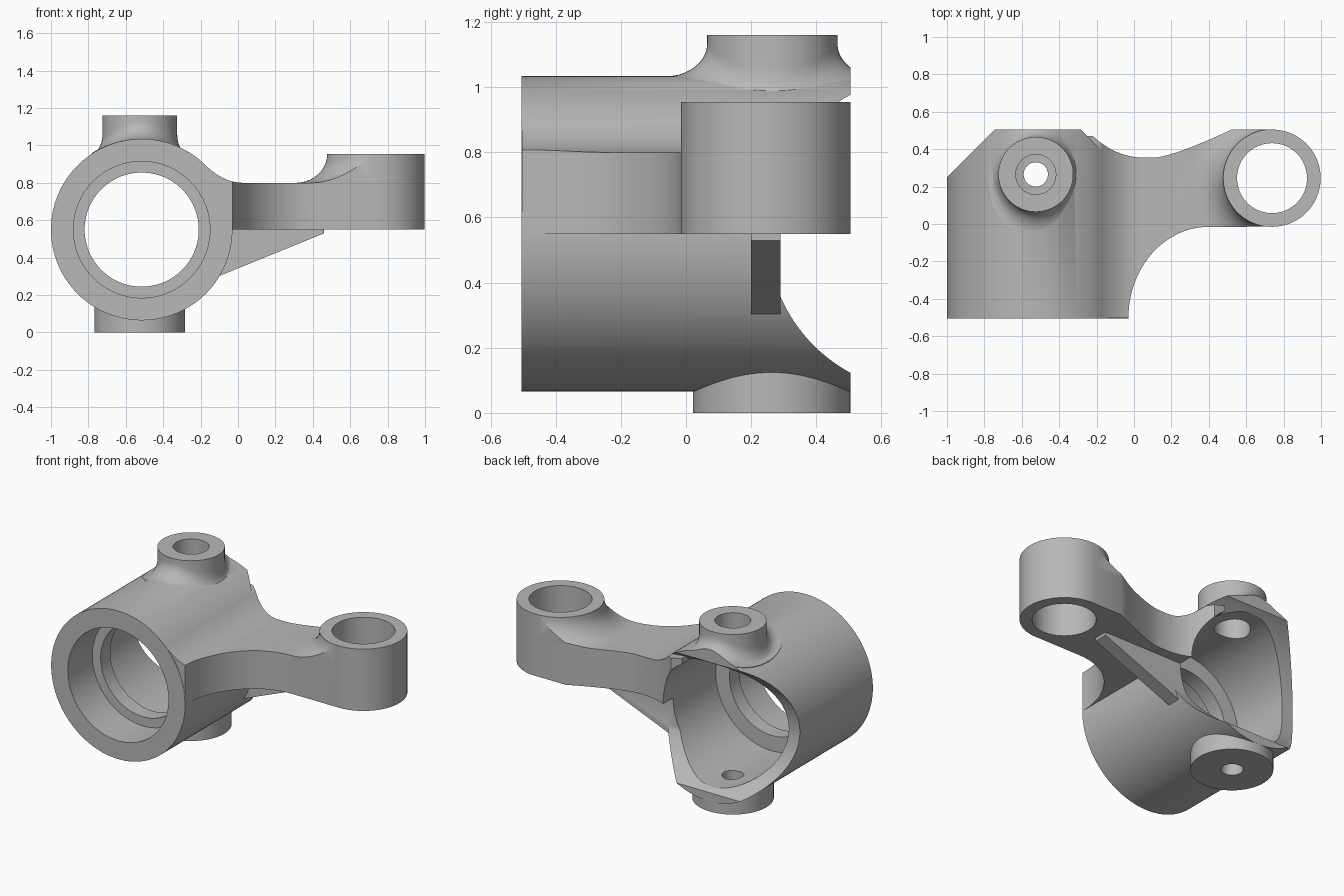
import bpy, bmesh
from math import sin, cos, pi, sqrt, radians
from mathutils import Matrix, Vector

cube = bpy.data.objects.get("Cube")
if cube:
    bpy.data.objects.remove(cube, do_unlink=True)

metal = bpy.data.materials.new("cast_grey")
metal.use_nodes = True
GREY = (0.48, 0.48, 0.48, 1)
metal.diffuse_color = GREY
bsdf = next(n for n in metal.node_tree.nodes if n.type == 'BSDF_PRINCIPLED')
bsdf.inputs["Base Color"].default_value = GREY
bsdf.inputs["Roughness"].default_value = 0.6

BX, BZ, BR = -0.515, 0.55, 0.485      # hub barrel axis and radius
KX, KY = -0.525, 0.265                # kingpin axis
EX, EY, ER = 0.738, 0.245, 0.26       # arm eye axis and radius
BACK = 0.505


def finish(name, bm):
    bmesh.ops.recalc_face_normals(bm, faces=bm.faces[:])
    mesh = bpy.data.meshes.new(name)
    bm.to_mesh(mesh)
    bm.free()
    mesh.materials.append(metal)
    ob = bpy.data.objects.new(name, mesh)
    bpy.context.collection.objects.link(ob)
    return ob


def cyl(name, axis, a, b, r, c, segs=96):
    """Cylinder along an axis from a to b, c = the two other coordinates."""
    bm = bmesh.new()
    bmesh.ops.create_cone(bm, cap_ends=True, segments=segs, radius1=r, radius2=r, depth=b - a)
    m = (a + b) / 2
    rot, loc = {
        'X': (Matrix.Rotation(pi / 2, 4, 'Y'), (m, c[0], c[1])),
        'Y': (Matrix.Rotation(pi / 2, 4, 'X'), (c[0], m, c[1])),
        'Z': (Matrix(), (c[0], c[1], m))}[axis]
    bm.transform(Matrix.Translation(loc) @ rot)
    return finish(name, bm)


def prism(name, pts, a, b, axis):
    """Extrude an xy outline along Z, or an xz outline along Y."""
    bm = bmesh.new()
    put = (lambda p, h: (p[0], p[1], h)) if axis == 'Z' else (lambda p, h: (p[0], h, p[1]))
    face = bm.faces.new([bm.verts.new(put(p, a)) for p in pts])
    ext = bmesh.ops.extrude_face_region(bm, geom=[face])
    step = Vector((0, 0, b - a) if axis == 'Z' else (0, b - a, 0))
    bmesh.ops.translate(bm, vec=step, verts=[g for g in ext["geom"] if isinstance(g, bmesh.types.BMVert)])
    return finish(name, bm)


def loft(name, rings):
    """Skin closed rings of equal size and cap both ends."""
    bm = bmesh.new()
    vs = [[bm.verts.new(p) for p in ring] for ring in rings]
    n = len(vs[0])
    for lo, hi in zip(vs, vs[1:]):
        for i in range(n):
            j = (i + 1) % n
            bm.faces.new((lo[i], lo[j], hi[j], hi[i]))
    bm.faces.new(vs[0])
    bm.faces.new(vs[-1])
    return finish(name, bm)


def combine(ob, other, op):
    mod = ob.modifiers.new(op, 'BOOLEAN')
    mod.object, mod.operation, mod.solver = other, op, 'EXACT'
    bpy.context.view_layer.objects.active = ob
    bpy.ops.object.modifier_apply(modifier=mod.name)
    bpy.data.objects.remove(other, do_unlink=True)


def curve(p, q, bulge, n):
    """Smooth bend from p to q pulled toward a control point."""
    p, q, k = Vector(p), Vector(q), Vector(bulge)
    return [tuple(p * (1 - t) ** 2 + k * 2 * t * (1 - t) + q * t * t)
            for t in [i / n for i in range(n + 1)]]


# Hub barrel
knuckle = cyl("steering_knuckle", 'Y', -BACK, BACK, BR, (BX, BZ), 128)

# Upper kingpin boss, flared to sit on the barrel
SEGS, RISE = 72, 0.1
ts = [pi / 2 * i / 10 for i in range(11)]


def boss_ring(t, z=None):
    ring = []
    for i in range(SEGS):
        a = 2 * pi * i / SEGS
        rb = 0.255 + 0.075 * sin(a) ** 2
        zb = BZ + sqrt(0.483 ** 2 - (rb * cos(a)) ** 2)
        r = rb - (rb - 0.2) * sin(t)
        h = zb + RISE * (1 - cos(t)) if z is None else z
        ring.append((KX + r * cos(a), KY + r * sin(a), h))
    return ring


upper_boss = loft("upper_kingpin_boss",
                  [boss_ring(0, 0.9)] + [boss_ring(t) for t in ts] + [boss_ring(pi / 2, 1.16)])
combine(knuckle, upper_boss, 'UNION')

# Lower kingpin boss
combine(knuckle, cyl("lower_kingpin_boss", 'Z', 0, 0.14, 0.242, (KX, 0.263)), 'UNION')

# Saddle-shaped relief and flat trim at the back
combine(knuckle, cyl("back_relief", 'X', -1.2, 0.2, 0.485, (0.735, BZ), 128), 'DIFFERENCE')
trim = prism("back_trim", [(-2, BACK), (2, BACK), (2, 1), (-2, 1)], -1, 2, 'Z')
combine(knuckle, trim, 'DIFFERENCE')

# Arm plan outline: front sweep, eye end, waisted back edge
front = [(0.4 - 0.43 * cos(t), -0.503 + 0.488 * sin(t)) for t in [pi / 2 * i / 20 for i in range(21)]]
back = curve((0.52, 0.504), (0.1, 0.355), (0.2, 0.355), 10)
back += curve((0.04, 0.355), (-0.22, 0.47), (-0.1, 0.36), 8)
outline = [(-0.3, -0.503)] + front + [(EX, -0.0145), (EX, 0.504)] + back + [(-0.3, 0.47)]

# Arm side profile with a fillet into the barrel
side = [(-0.35, 0.55), (0.8, 0.55), (0.8, 0.8)]
side += curve((0.03, 0.8), (-0.18, 0.9), (-0.08, 0.8), 10) + [(-0.35, 0.94)]
arm = prism("steering_arm", side, -1, 1, 'Y')
combine(arm, prism("arm_outline", outline, 0.3, 1.2, 'Z'), 'INTERSECT')

# Flared foot around the arm eye, trimmed to the arm outline


def eye_ring(r, z):
    return [(EX + r * cos(2 * pi * i / 96), EY + r * sin(2 * pi * i / 96), z) for i in range(96)]


flare = loft("eye_flare", [eye_ring(0.43, 0.7)] + [
    eye_ring(0.43 - 0.169 * sin(t), 0.8 + 0.154 * (1 - cos(t))) for t in ts])
combine(flare, prism("flare_outline", outline, 0.3, 1.2, 'Z'), 'INTERSECT')
combine(arm, flare, 'UNION')
combine(arm, cyl("arm_eye", 'Z', 0.55, 0.955, ER, (EX, EY)), 'UNION')

# Tapered rib under the arm
rib = prism("arm_rib", [(-0.16, 0.278), (0.46, 0.53), (0.46, 0.6), (-0.16, 0.6)], 0.2, 0.29, 'Y')
combine(arm, rib, 'UNION')
combine(knuckle, arm, 'UNION')

# Stepped bearing bore, kingpin holes and eye hole
for name, axis, a, b, r, c in (
        ("front_bearing_seat", 'Y', -0.7, -0.25, 0.365, (BX, BZ)),
        ("bearing_lip_bore", 'Y', -0.3, 0, 0.305, (BX, BZ)),
        ("rear_cavity", 'Y', -0.15, 0.8, 0.405, (BX, BZ)),
        ("upper_pin_hole", 'Z', 0.8, 1.3, 0.107, (KX, KY)),
        ("lower_pin_hole", 'Z', -0.2, 0.4, 0.065, (KX, KY)),
        ("eye_hole", 'Z', 0.3, 1.2, 0.187, (EX, EY))):
    combine(knuckle, cyl(name, axis, a, b, r, c), 'DIFFERENCE')

# Smooth shading with crisp machined edges
bpy.ops.object.select_all(action='DESELECT')
knuckle.select_set(True)
bpy.context.view_layer.objects.active = knuckle
bpy.ops.object.shade_smooth_by_angle(angle=radians(30))
